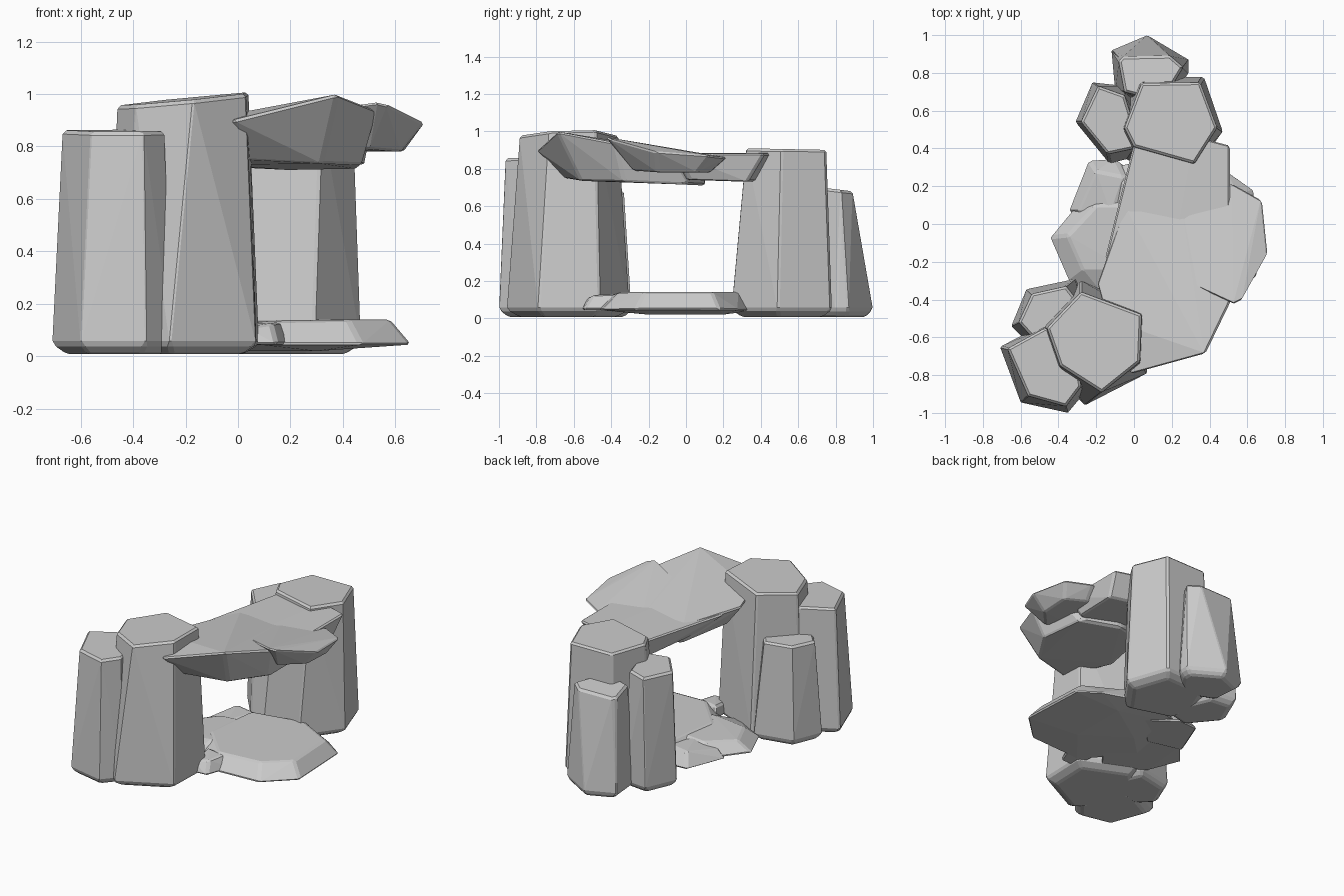
import bpy, bmesh, math


def hull(name, pts, bevel=0.012):
    """Flat-faced rock: convex hull of a few corner points, slightly chamfered."""
    bm = bmesh.new()
    for p in pts:
        bm.verts.new(p)
    res = bmesh.ops.convex_hull(bm, input=bm.verts)
    junk = {g for g in res["geom_interior"] + res["geom_unused"] if isinstance(g, bmesh.types.BMVert)}
    bmesh.ops.delete(bm, geom=list(junk), context='VERTS')
    bmesh.ops.dissolve_limit(bm, angle_limit=math.radians(2), verts=bm.verts, edges=bm.edges)
    bmesh.ops.recalc_face_normals(bm, faces=bm.faces)
    me = bpy.data.meshes.new(name)
    bm.to_mesh(me)
    bm.free()
    ob = bpy.data.objects.new(name, me)
    bpy.context.collection.objects.link(ob)
    mod = ob.modifiers.new("chamfer", 'BEVEL')
    mod.width = bevel
    mod.segments = 1
    mod.limit_method = 'ANGLE'
    mod.angle_limit = math.radians(25)
    return ob


def column(name, top, base, z, slope=(0, 0)):
    """Tapered basalt column with a gently tilted cap and an undercut foot."""
    n = len(top)
    cx = sum(p[0] for p in top) / n
    cy = sum(p[1] for p in top) / n
    bx = sum(p[0] for p in base) / n
    by = sum(p[1] for p in base) / n
    pts = [(x, y, z + slope[0] * (x - cx) + slope[1] * (y - cy)) for x, y in top]
    pts += [(x, y, 0.045) for x, y in base]
    pts += [(bx + (x - bx) * 0.8, by + (y - by) * 0.8, 0.008) for x, y in base]
    return hull(name, pts)


# front cluster of columns
column("front_tall_column",
       [(-.28, -.36), (.04, -.48), (.03, -.73), (-.17, -.89), (-.39, -.75), (-.46, -.55)],
       [(-.28, -.30), (.08, -.46), (.07, -.79), (-.26, -.96), (-.45, -.78), (-.50, -.53)],
       .98, (.10, .02))
column("front_left_column",
       [(-.67, -.66), (-.56, -.91), (-.36, -.965), (-.28, -.86), (-.33, -.60), (-.47, -.55)],
       [(-.71, -.65), (-.60, -.945), (-.35, -1.0), (-.25, -.88), (-.30, -.58), (-.46, -.52)],
       .86, (0, .02))
column("front_short_column",
       [(-.61, -.52), (-.54, -.37), (-.36, -.33), (-.29, -.42), (-.36, -.58), (-.52, -.62)],
       [(-.65, -.54), (-.57, -.345), (-.31, -.29), (-.25, -.42), (-.34, -.6), (-.54, -.65)],
       .68)

# rear cluster of columns
column("rear_tall_column",
       [(.04, .745), (.35, .75), (.44, .51), (.32, .32), (0, .41), (-.05, .51)],
       [(.02, .77), (.37, .78), (.47, .49), (.29, .24), (-.04, .34), (-.09, .50)],
       .905, (0, -.02))
column("rear_left_column",
       [(-.28, .54), (-.19, .73), (-.05, .68), (0, .52), (0, .40), (-.14, .37)],
       [(-.31, .54), (-.22, .75), (-.04, .73), (.05, .52), (.03, .36), (-.13, .32)],
       .79)
column("rear_back_column",
       [(-.08, .86), (-.06, .885), (.19, .89), (.26, .83), (.15, .65), (-.05, .70)],
       [(-.12, .92), (.07, 1.0), (.29, .87), (.29, .80), (.15, .6), (-.10, .70)],
       .69, (0, -.12))

# overhead bridge made of three overlapping slabs
hull("bridge_front_slab", [
    (-.02, -.80, .90), (.38, -.69, 1.0), (.53, -.38, .94), (.50, -.10, .88), (.25, .12, .87),
    (-.05, .10, .87), (-.20, -.32, .88), (-.15, -.5, .9),
    (.03, -.65, .75), (.32, -.56, .735), (.47, -.33, .73), (.45, 0, .715), (.2, .1, .71),
    (0, .05, .72), (-.08, -.32, .73)])
hull("bridge_rear_slab", [
    (-.16, -.2, .87), (.2, -.22, .885), (.51, -.05, .88), (.51, .42, .88), (.32, .47, .885),
    (0, .44, .88), (-.02, .2, .87),
    (-.06, -.08, .77), (.2, -.1, .75), (.46, .02, .74), (.48, .33, .73), (.3, .38, .73), (.04, .36, .74)])
hull("bridge_side_slab", [
    (.25, -.3, .93), (.53, -.43, .97), (.57, -.41, .96), (.71, -.16, .89), (.68, .13, .87),
    (.52, .22, .86), (.25, .12, .87),
    (.3, -.2, .79), (.5, -.28, .79), (.62, -.15, .78), (.63, .06, .78), (.5, .13, .78), (.3, .1, .79)])

# floor slabs between the clusters
hull("floor_main_slab", [
    (.66, -.27, .045), (.64, .18, .045), (.50, .28, .045), (.2, .38, .045), (-.12, .3, .045),
    (-.2, -.2, .045), (.08, -.47, .045), (.47, -.45, .045),
    (.58, -.22, .14), (.56, .14, .14), (.3, .28, .14), (-.05, .22, .135), (-.1, -.15, .13),
    (.12, -.38, .135), (.42, -.36, .14),
    (.3, -.2, .02), (.3, .2, .02), (0, 0, .02)])
hull("floor_left_slab", [
    (-.45, -.07, .045), (-.35, -.30, .04), (-.1, -.45, .04), (.1, -.2, .04), (0, .2, .04), (-.31, .1, .04),
    (-.35, -.06, .11), (-.27, -.24, .11), (-.02, -.25, .13), (-.05, .1, .13), (-.2, .1, .12)])
hull("floor_rear_chip", [
    (-.35, .06, .03), (-.24, .34, .03), (-.10, .35, .03), (.1, .2, .03), (-.1, 0, .03),
    (-.30, .06, .08), (-.20, .28, .12), (-.05, .25, .12), (-.12, .05, .12)])
hull("floor_front_chip", [
    (.02, -.56, .045), (.15, -.55, .045), (.22, -.35, .045), (0, -.3, .045),
    (.03, -.53, .11), (.13, -.5, .125), (.16, -.38, .13), (.02, -.35, .13)])
